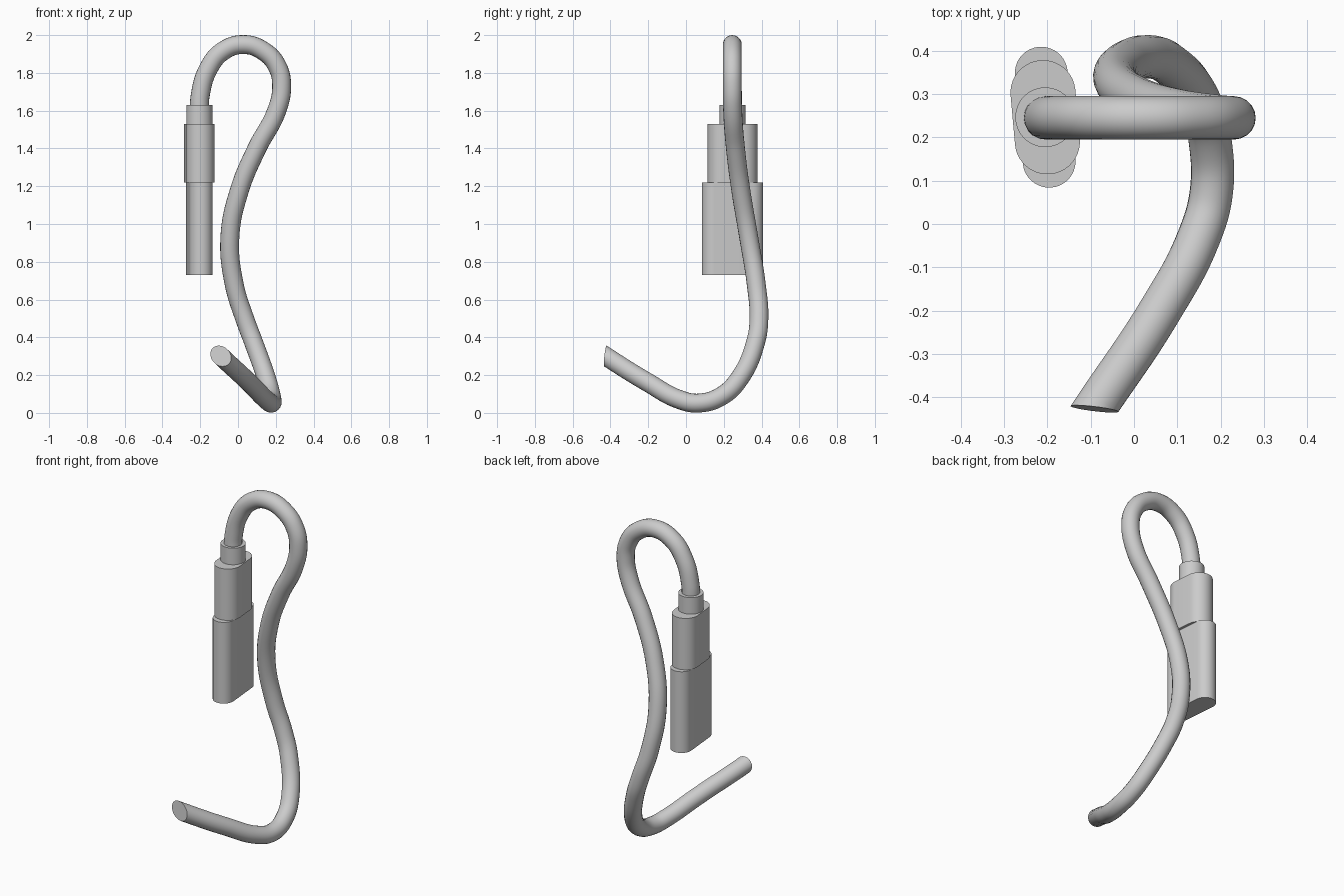
import bpy, bmesh, math
from mathutils import Vector

if "Cube" in bpy.data.objects:
    bpy.data.objects.remove(bpy.data.objects["Cube"])

PLUG = Vector((-0.205, 0.2465, 0))
AXIS = Vector((0.09, -1, 0)).normalized()   # long direction of the flat plug


def finish(obj, angle=35):
    bpy.ops.object.select_all(action='DESELECT')
    obj.select_set(True)
    bpy.context.view_layer.objects.active = obj
    bpy.ops.object.shade_smooth_by_angle(angle=math.radians(angle))


def stadium(name, half, radius, z0, z1, steps=20):
    """Vertical prism with a rounded-slot section (round when half is 0)."""
    bm = bmesh.new()
    side = Vector((-AXIS.y, AXIS.x, 0))
    ring = []
    for end in (1, -1):
        for i in range(steps + (1 if half else 0)):
            a = math.pi * i / steps - math.pi / 2
            p = PLUG + end * (AXIS * (half + radius * math.cos(a)) + side * radius * math.sin(a))
            ring.append(bm.verts.new((p.x, p.y, z0)))
    base = bm.faces.new(ring)
    ext = bmesh.ops.extrude_face_region(bm, geom=[base])
    top = [v for v in ext['geom'] if isinstance(v, bmesh.types.BMVert)]
    bmesh.ops.translate(bm, verts=top, vec=(0, 0, z1 - z0))
    bmesh.ops.recalc_face_normals(bm, faces=bm.faces)
    me = bpy.data.meshes.new(name)
    bm.to_mesh(me)
    bm.free()
    obj = bpy.data.objects.new(name, me)
    bpy.context.collection.objects.link(obj)
    finish(obj)


# Plug: shell, grip and cable collar
stadium("plug_shell", 0.102, 0.061, 0.73, 1.22)
stadium("plug_grip", 0.057, 0.075, 1.22, 1.53)
stadium("plug_collar", 0, 0.069, 1.53, 1.63)

# Cable centre line, from inside the collar to past the cut end
path = [(-0.205, .245, 1.58), (-0.2, .245, 1.68), (-0.158, .245, 1.82), (-0.08, .245, 1.915),
        (0.03, .245, 1.95), (0.14, .245, 1.912), (0.21, .245, 1.83), (0.231, .245, 1.73),
        (0.205, .247, 1.60), (0.10, .262, 1.40), (0.008, .29, 1.18), (-0.043, .332, 0.93),
        (-0.02, .372, 0.68), (0.035, .386, 0.50), (0.08, .37, 0.38), (0.15, .285, 0.185),
        (0.176, .19, 0.09), (0.178, .07, 0.052), (0.15, -.03, 0.069), (0.06, -.20, 0.16),
        (-0.09, -.425, 0.30), (-0.16, -.53, 0.37)]
cu = bpy.data.curves.new("cable", 'CURVE')
cu.dimensions = '3D'
cu.bevel_depth = 0.05
cu.bevel_resolution = 8
cu.resolution_u = 8
cu.use_fill_caps = True
sp = cu.splines.new('BEZIER')
sp.bezier_points.add(len(path) - 1)
for bp, co in zip(sp.bezier_points, path):
    bp.co = co
    bp.handle_left_type = bp.handle_right_type = 'AUTO'
cable = bpy.data.objects.new("cable", cu)
bpy.context.collection.objects.link(cable)
bpy.ops.object.select_all(action='DESELECT')
cable.select_set(True)
bpy.context.view_layer.objects.active = cable
bpy.ops.object.convert(target='MESH')
cable = bpy.context.view_layer.objects.active

# Cut the free end nearly square to the front and cap it
bm = bmesh.new()
bm.from_mesh(cable.data)
bmesh.ops.remove_doubles(bm, verts=bm.verts, dist=1e-5)
cut = bmesh.ops.bisect_plane(bm, geom=bm.verts[:] + bm.edges[:] + bm.faces[:],
                             plane_co=(-0.09, -0.427, 0.3), plane_no=(-0.1, -1, 0.1),
                             clear_outer=True)
rim = [e for e in cut['geom_cut'] if isinstance(e, bmesh.types.BMEdge)]
bmesh.ops.edgeloop_fill(bm, edges=rim)
bmesh.ops.recalc_face_normals(bm, faces=bm.faces)
bm.to_mesh(cable.data)
bm.free()
finish(cable)
